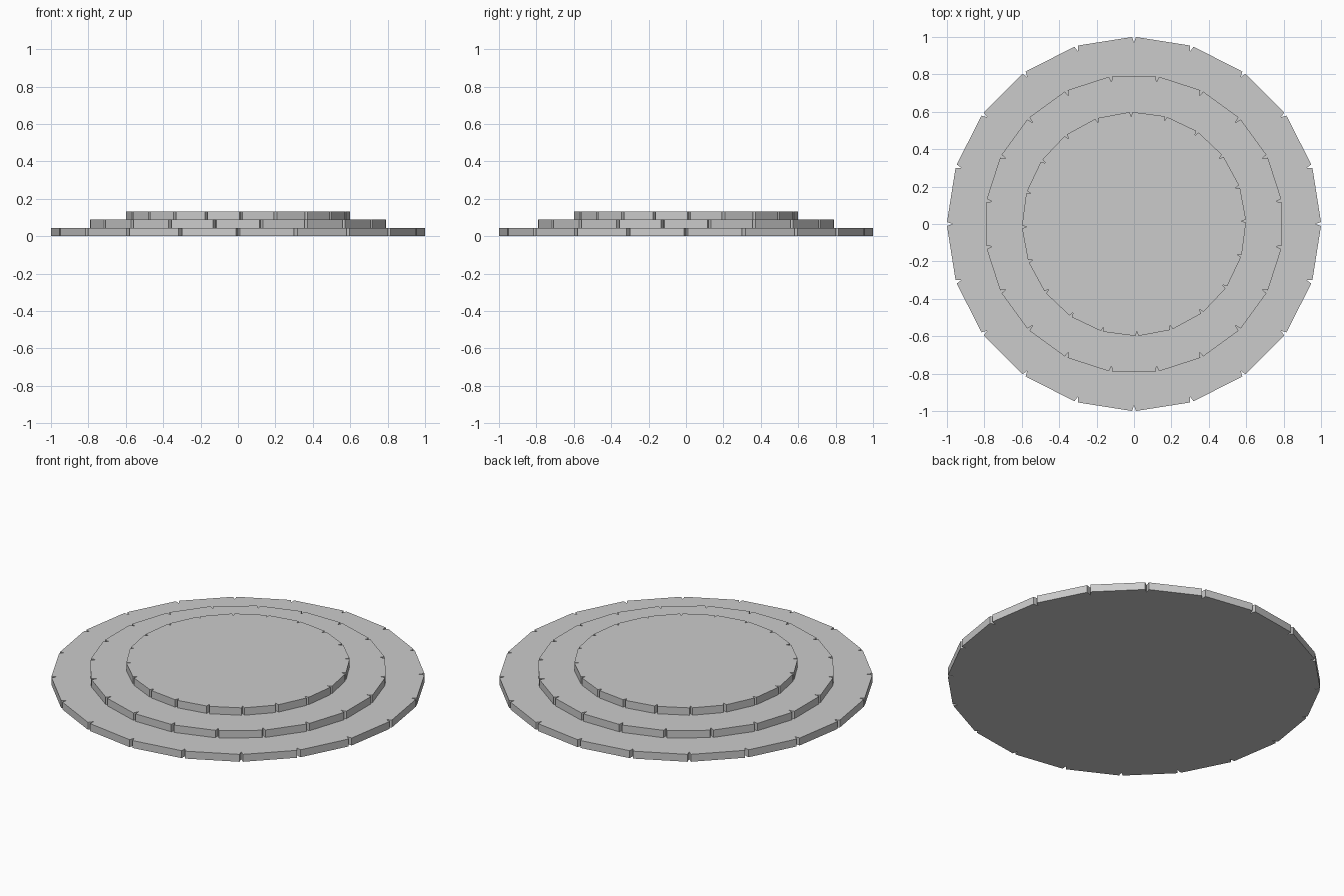
import bpy, bmesh
from math import cos, sin, radians
from mathutils import Vector

if "Cube" in bpy.data.objects:
    bpy.data.objects.remove(bpy.data.objects["Cube"])

SIDES = 20
STEP = 360 / SIDES


def notched_outline(radius, turn, gap, depth):
    """20-sided outline with a small V joint cut at every corner."""
    corners = [Vector((cos(radians(turn + STEP * i)), sin(radians(turn + STEP * i)))) * radius
               for i in range(SIDES)]
    points = []
    for i, c in enumerate(corners):
        before = (corners[i - 1] - c).normalized()
        after = (corners[(i + 1) % SIDES] - c).normalized()
        points += [c + before * gap, c - c.normalized() * depth, c + after * gap]
    return points


def tier(name, radius, turn, z0, z1, gap, depth):
    """Flat stone disc extruded from the notched outline."""
    bm = bmesh.new()
    verts = [bm.verts.new((p.x, p.y, z0)) for p in notched_outline(radius, turn, gap, depth)]
    base = bm.faces.new(verts)
    top = bmesh.ops.extrude_face_region(bm, geom=[base], use_keep_orig=True)
    moved = [g for g in top["geom"] if isinstance(g, bmesh.types.BMVert)]
    bmesh.ops.translate(bm, verts=moved, vec=(0, 0, z1 - z0))
    bmesh.ops.recalc_face_normals(bm, faces=bm.faces)
    mesh = bpy.data.meshes.new(name)
    bm.to_mesh(mesh)
    bm.free()
    obj = bpy.data.objects.new(name, mesh)
    bpy.context.collection.objects.link(obj)


# Three stacked steps, each turned against the one below
tier("bottom_step", 1.0015, 0, 0.0, 0.044, 0.010, 0.032)
tier("middle_step", 0.80, STEP / 2, 0.044, 0.088, 0.009, 0.032)
tier("top_step", 0.60, 1.5, 0.088, 0.132, 0.008, 0.026)
